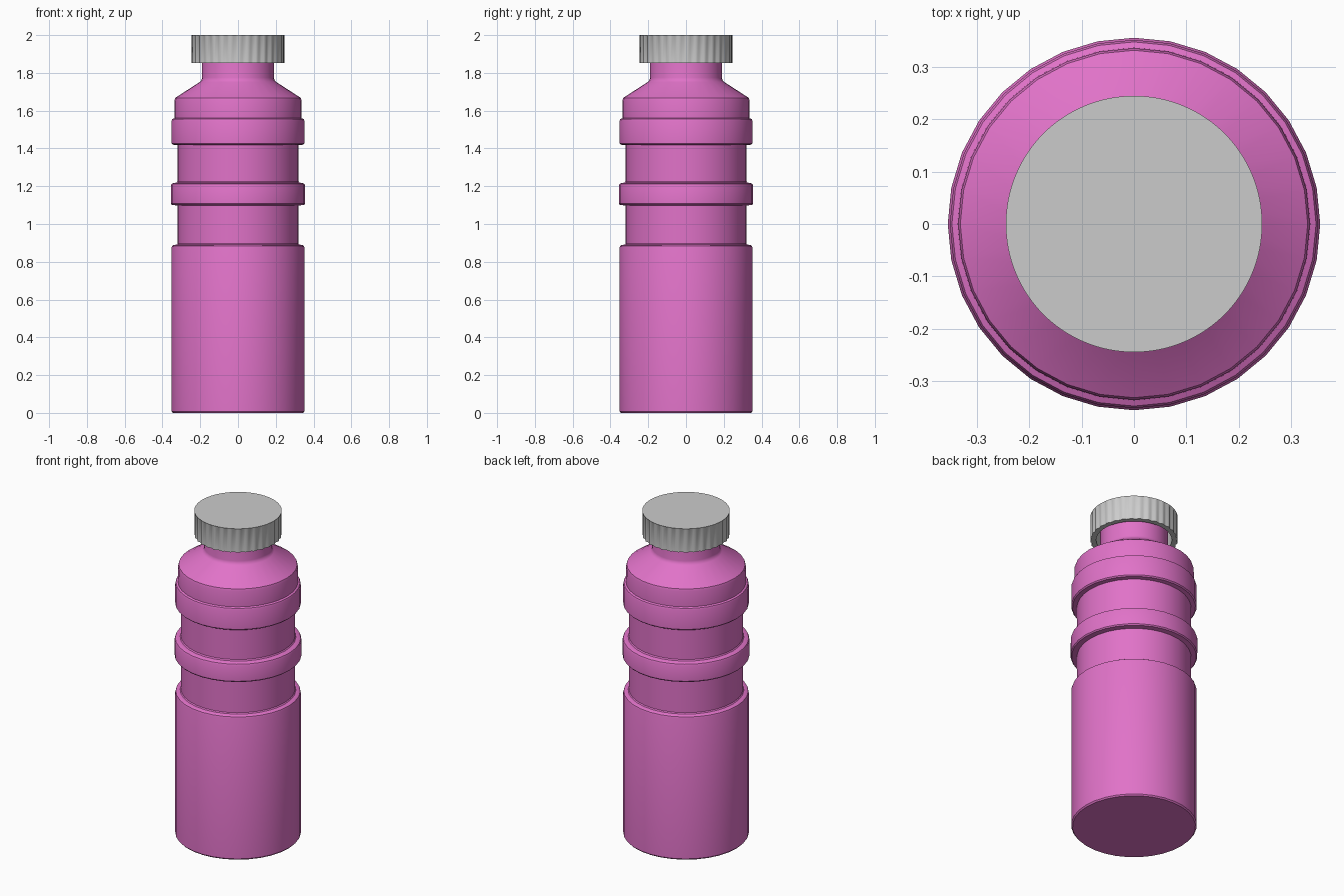
import bpy, bmesh, math

if "Cube" in bpy.data.objects:
    bpy.data.objects.remove(bpy.data.objects["Cube"])


def lathe(name, rings, segments, radius_offset=None, angle=35):
    """Revolve (radius, z) points around z; the first and last rings are capped.
    radius_offset(ring_index, segment_index) can flute the wall."""
    bm = bmesh.new()
    loops = []
    for r_i, (r, z) in enumerate(rings):
        loop = []
        for s in range(segments):
            a = 2 * math.pi * s / segments
            rr = r + (radius_offset(r_i, s) if radius_offset else 0)
            loop.append(bm.verts.new((rr * math.cos(a), rr * math.sin(a), z)))
        loops.append(loop)
    for lo, hi in zip(loops, loops[1:]):
        for s in range(segments):
            t = (s + 1) % segments
            bm.faces.new((lo[s], lo[t], hi[t], hi[s]))
    bm.faces.new(loops[0][::-1])
    bm.faces.new(loops[-1])
    bmesh.ops.recalc_face_normals(bm, faces=bm.faces)
    mesh = bpy.data.meshes.new(name)
    bm.to_mesh(mesh)
    bm.free()
    obj = bpy.data.objects.new(name, mesh)
    bpy.context.collection.objects.link(obj)
    bpy.ops.object.select_all(action='DESELECT')
    obj.select_set(True)
    bpy.context.view_layer.objects.active = obj
    bpy.ops.object.shade_smooth_by_angle(angle=math.radians(angle))
    return obj


# Bottle: body, two grip grooves with a raised band, shoulder and neck
bottle_profile = [
    (0.345, 0.0), (0.352, 0.008),
    (0.352, 0.875), (0.349, 0.884), (0.341, 0.889), (0.325, 0.891), (0.320, 0.897),
    (0.320, 1.098), (0.350, 1.101), (0.356, 1.108),
    (0.356, 1.203), (0.352, 1.212), (0.343, 1.217), (0.325, 1.219), (0.320, 1.226),
    (0.320, 1.417), (0.345, 1.420), (0.352, 1.427),
    (0.352, 1.545), (0.348, 1.555), (0.337, 1.560),
    (0.336, 1.655), (0.332, 1.668),
    (0.202, 1.752), (0.193, 1.762), (0.190, 1.775),
    (0.190, 1.95),
]
bottle = lathe("bottle_body", bottle_profile, 32)
pink = bpy.data.materials.new("pink_plastic")
pink.diffuse_color = (0.75, 0.17, 0.58, 1)
pink.use_nodes = True
pink.node_tree.nodes["Principled BSDF"].inputs["Base Color"].default_value = pink.diffuse_color
bottle.data.materials.append(pink)

# Screw cap: hollow underneath, fluted outer wall below a round top edge
cap_profile = [(0.212, 1.96), (0.212, 1.853), (0.245, 1.853), (0.245, 1.994), (0.245, 2.0)]


def flutes(ring, seg):
    return -0.006 if ring in (2, 3) and seg % 4 in (2, 3) else 0


lathe("screw_cap", cap_profile, 128, flutes)
